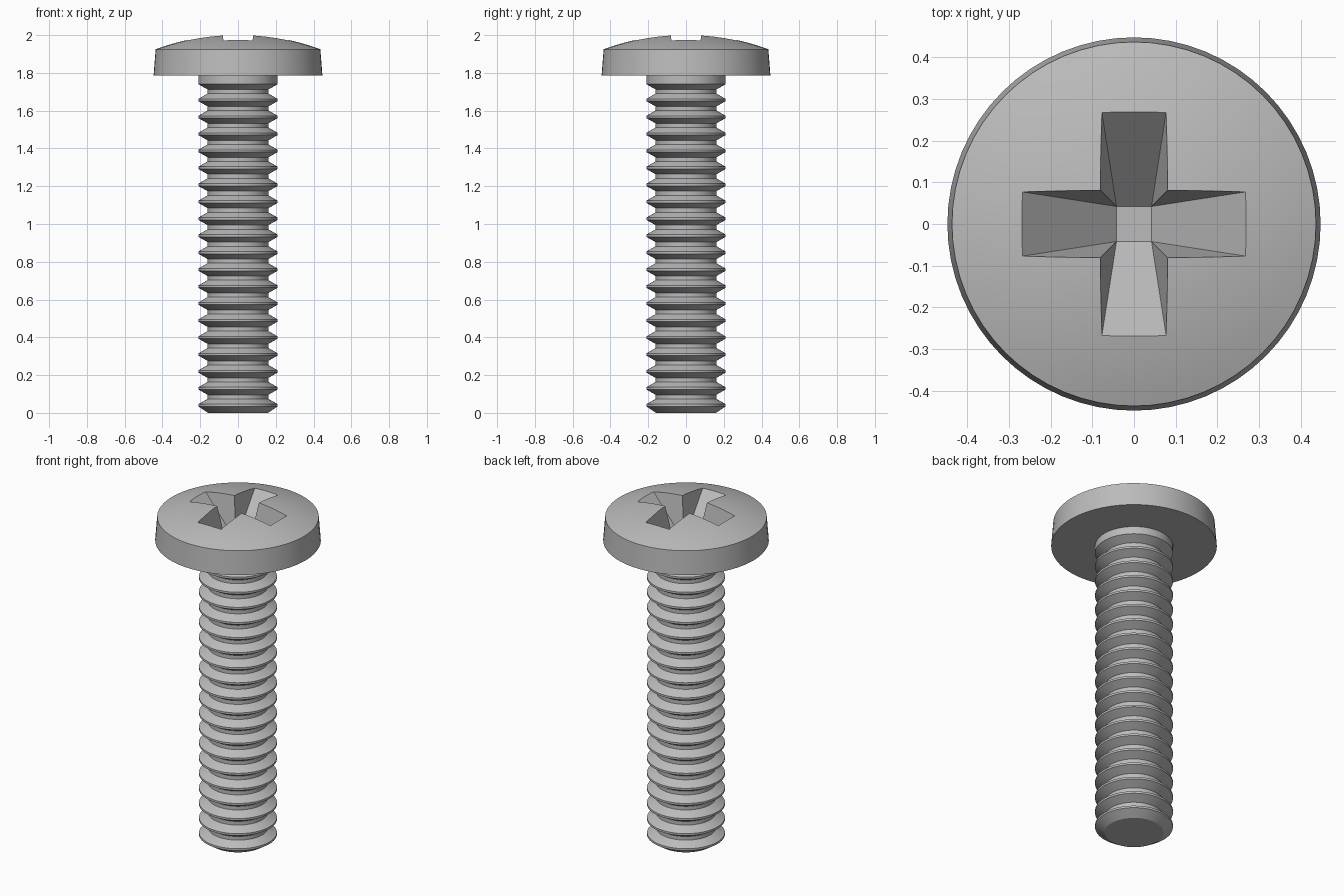
import bpy, bmesh, math
from mathutils import Matrix

if "Cube" in bpy.data.objects:
    bpy.data.objects.remove(bpy.data.objects["Cube"])

SEGMENTS = 64

steel = bpy.data.materials.new("grey steel")
steel.use_nodes = True
colour = (0.5, 0.5, 0.5, 1)
steel.diffuse_color = colour
steel.node_tree.nodes["Principled BSDF"].inputs["Base Color"].default_value = colour


def make_object(name, bm):
    bmesh.ops.recalc_face_normals(bm, faces=bm.faces)
    mesh = bpy.data.meshes.new(name)
    bm.to_mesh(mesh)
    bm.free()
    mesh.materials.append(steel)
    obj = bpy.data.objects.new(name, mesh)
    bpy.context.collection.objects.link(obj)
    return obj


def lathe(name, profile):
    """Spin (radius, z) points, starting and ending on the axis."""
    bm = bmesh.new()
    verts = [bm.verts.new((r, 0, z)) for r, z in profile]
    edges = [bm.edges.new(pair) for pair in zip(verts, verts[1:])]
    bmesh.ops.spin(bm, geom=verts + edges, cent=(0, 0, 0), axis=(0, 0, 1),
                   angle=math.tau, steps=SEGMENTS, use_merge=True)
    bmesh.ops.remove_doubles(bm, verts=bm.verts, dist=1e-5)
    return make_object(name, bm)


def shade(obj):
    bpy.ops.object.select_all(action="DESELECT")
    obj.select_set(True)
    bpy.context.view_layer.objects.active = obj
    bpy.ops.object.shade_smooth_by_angle(angle=math.radians(25))


# Threaded shank: stacked ring ridges with flat crests and roots
CREST, ROOT, PITCH, RIDGES = 0.21, 0.161, 0.0898, 19
profile = [(0, 0), (0.158, 0)]
for i in range(RIDGES):
    z = 0.04 + i * PITCH
    profile += [(CREST, z - 0.006), (CREST, z + 0.006),
                (ROOT, z + 0.034), (ROOT, z + 0.056)]
profile += [(CREST, 0.034 + RIDGES * PITCH), (CREST, 1.785)]
# The shank top is left open inside the head, clear of the recess
shank = lathe("threaded_shank", profile)

# Pan head: drafted side and shallow domed top
RIM_R, RIM_Z, RISE = 0.436, 1.925, 0.078
radius = (RIM_R ** 2 + RISE ** 2) / (2 * RISE)
half_angle = math.asin(RIM_R / radius)
profile = [(0.2, 1.785), (0.447, 1.785)]
for i in range(11):
    a = half_angle * (1 - i / 10)
    profile.append((radius * math.sin(a),
                    RIM_Z + RISE - radius * (1 - math.cos(a))))
profile[-1] = (0, RIM_Z + RISE)
head = lathe("pan_head", [(0, 1.6), (0.15, 1.6), (0.15, 1.785)] + profile)

# Cross recess cutter: square floor, four sloping arms
FLOOR_Z, FLOOR, TOP_Z = 1.75, 0.042, 2.05
grow = (TOP_Z - FLOOR_Z) / (1.973 - FLOOR_Z)
length = FLOOR + (0.268 - FLOOR) * grow
width = FLOOR + (0.077 - FLOOR) * grow
bm = bmesh.new()
for i in range(4):
    turn = Matrix.Rotation(i * math.pi / 2, 3, "Z")

    def v(x, y, z):
        return bm.verts.new(turn @ Matrix.Identity(3).col[0] * x
                            + turn @ Matrix.Identity(3).col[1] * y
                            + Matrix.Identity(3).col[2] * z)

    low_a, low_b = v(FLOOR, -FLOOR, FLOOR_Z), v(FLOOR, FLOOR, FLOOR_Z)
    out_a, out_b = v(length, -width, TOP_Z), v(length, width, TOP_Z)
    in_a, in_b = v(width, -width, TOP_Z), v(width, width, TOP_Z)
    axis_low, axis_top = v(0, 0, FLOOR_Z), v(0, 0, TOP_Z)
    for face in ((low_a, low_b, out_b, out_a), (low_a, out_a, in_a),
                 (low_b, in_b, out_b), (in_a, out_a, out_b, in_b),
                 (axis_top, in_a, in_b), (axis_low, low_a, low_b)):
        bm.faces.new(face)
bmesh.ops.remove_doubles(bm, verts=bm.verts, dist=1e-5)
cutter = make_object("recess_cutter", bm)
cutter.hide_render = True

# Cut the recess, bake the result and drop the cutter
cut = head.modifiers.new("cross recess", "BOOLEAN")
cut.operation = "DIFFERENCE"
cut.solver = "EXACT"
cut.object = cutter
bpy.context.view_layer.update()
bpy.context.view_layer.objects.active = head
bpy.ops.object.modifier_apply(modifier=cut.name)
bpy.data.objects.remove(cutter)

for part in (shank, head):
    shade(part)
